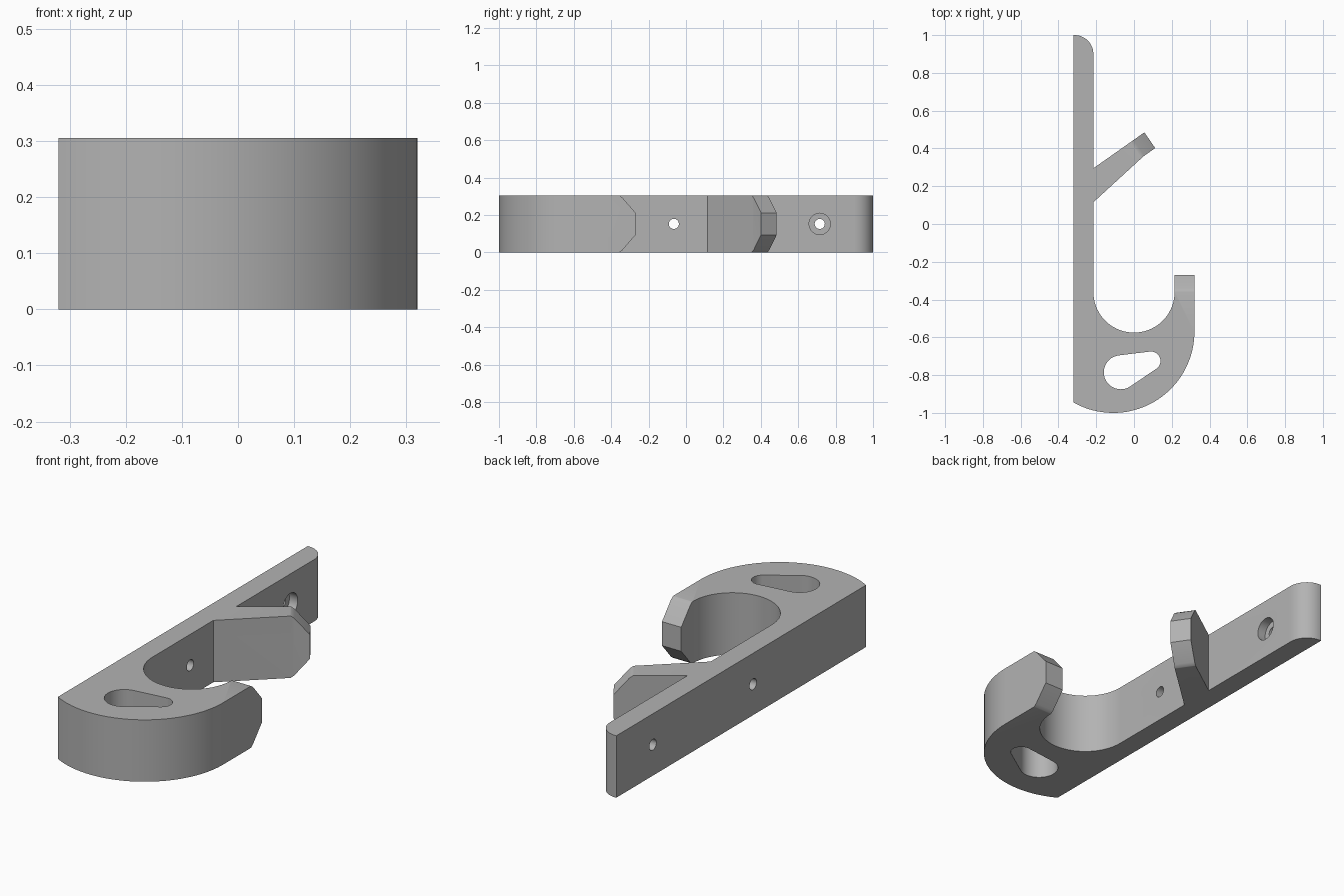
import bpy, bmesh
from math import sin, cos, pi, atan2, acos, hypot, radians
from mathutils import Matrix, Vector

if "Cube" in bpy.data.objects:
    bpy.data.objects.remove(bpy.data.objects["Cube"])

H = 0.305           # height of the whole part
BACK, FACE = -0.32, -0.215   # wall side and room side of the back plate

grey = bpy.data.materials.new("plain grey")
grey.use_nodes = True
grey.diffuse_color = (0.45, 0.45, 0.45, 1)
grey.node_tree.nodes["Principled BSDF"].inputs["Base Color"].default_value = (0.45, 0.45, 0.45, 1)


def arc(cx, cy, r, start, end, steps=24):
    angles = [start + (end - start) * i / steps for i in range(steps + 1)]
    return [(cx + r * cos(a), cy + r * sin(a)) for a in angles]


def prism(name, outline, low, high, matrix=Matrix()):
    """Extrude a 2D outline from low to high, then place it."""
    bm = bmesh.new()
    face = bm.faces.new([bm.verts.new((x, y, low)) for x, y in outline])
    new = bmesh.ops.extrude_face_region(bm, geom=[face])["geom"]
    bmesh.ops.translate(bm, vec=(0, 0, high - low),
                        verts=[v for v in new if isinstance(v, bmesh.types.BMVert)])
    bm.transform(matrix)
    bmesh.ops.recalc_face_normals(bm, faces=bm.faces)
    mesh = bpy.data.meshes.new(name)
    bm.to_mesh(mesh)
    bm.free()
    mesh.materials.append(grey)
    obj = bpy.data.objects.new(name, mesh)
    bpy.context.collection.objects.link(obj)
    return obj


def cut(target, cutter):
    cutter.hide_render = True
    mod = target.modifiers.new("cut", "BOOLEAN")
    mod.operation = "DIFFERENCE"
    mod.solver = "EXACT"
    mod.object = cutter
    bpy.context.view_layer.objects.active = target
    bpy.ops.object.modifier_apply(modifier=mod.name)
    bpy.data.objects.remove(cutter)


# Back plate, small arm and big hook as one outline
outline = [(BACK, 1.0)]
outline += arc(FACE - 0.1, 0.9, 0.1, pi / 2, 0, 12)
outline += [(FACE, 0.295), (0.055, 0.485), (0.112, 0.402), (0.05, 0.358), (FACE, 0.115)]
outline += arc(0, -0.36, -FACE, pi, 2 * pi, 36)
outline += [(-FACE, -0.27), (-BACK, -0.27)]
outline += arc(-0.11, -0.57, 0.43, 0, -pi / 2 - 0.51, 40)
hook = prism("wall_hook", outline, 0, H)

# Teardrop slot: two circles joined by their tangents
big, small, r1, r2 = Vector((-0.07, -0.785)), Vector((0.09, -0.725)), 0.09, 0.05
d = small - big
tilt, spread = atan2(d.y, d.x), acos((r1 - r2) / hypot(d.x, d.y))
slot = arc(big.x, big.y, r1, tilt + spread, tilt - spread + 2 * pi)
slot += arc(small.x, small.y, r2, tilt - spread, tilt + spread)
cut(hook, prism("slot_cutter", slot, -0.1, H + 0.1))

# Counterbored screw holes through the back plate
for y in (-0.065, 0.715):
    place = Matrix.Translation((0, y, H / 2)) @ Matrix.Rotation(pi / 2, 4, "Y")
    for radius, low, high in ((0.057, FACE - 0.045, FACE + 0.05), (0.027, BACK - 0.1, FACE)):
        circle = arc(0, 0, radius, 0, 2 * pi, 32)[:-1]
        cut(hook, prism("screw_cutter", circle, low, high, place))

# Chamfered tips, top and bottom, with a softened upper edge
wedge = [(-0.1, 0.003), (-0.085, -0.001), (-0.07, -0.012), (0.01, -0.105),
         (0.1, -0.105), (0.1, 0.05), (-0.1, 0.05)]
for tip, angle, half in (((0.265, -0.27), 90, 0.1), ((0.083, 0.443), 34.5, 0.12)):
    # local x runs along the tip, local y is height, local z is across
    frame = (Matrix.Translation((*tip, H / 2)) @ Matrix.Rotation(radians(angle), 4, "Z")
             @ Matrix.Rotation(pi / 2, 4, "X"))
    for side in (1, -1):
        shape = [(u, side * (H / 2 + v)) for u, v in wedge]
        cut(hook, prism("tip_cutter", shape, -half, half, frame))

bpy.ops.object.select_all(action="DESELECT")
hook.select_set(True)
bpy.context.view_layer.objects.active = hook
bpy.ops.object.shade_smooth_by_angle(angle=radians(25))
